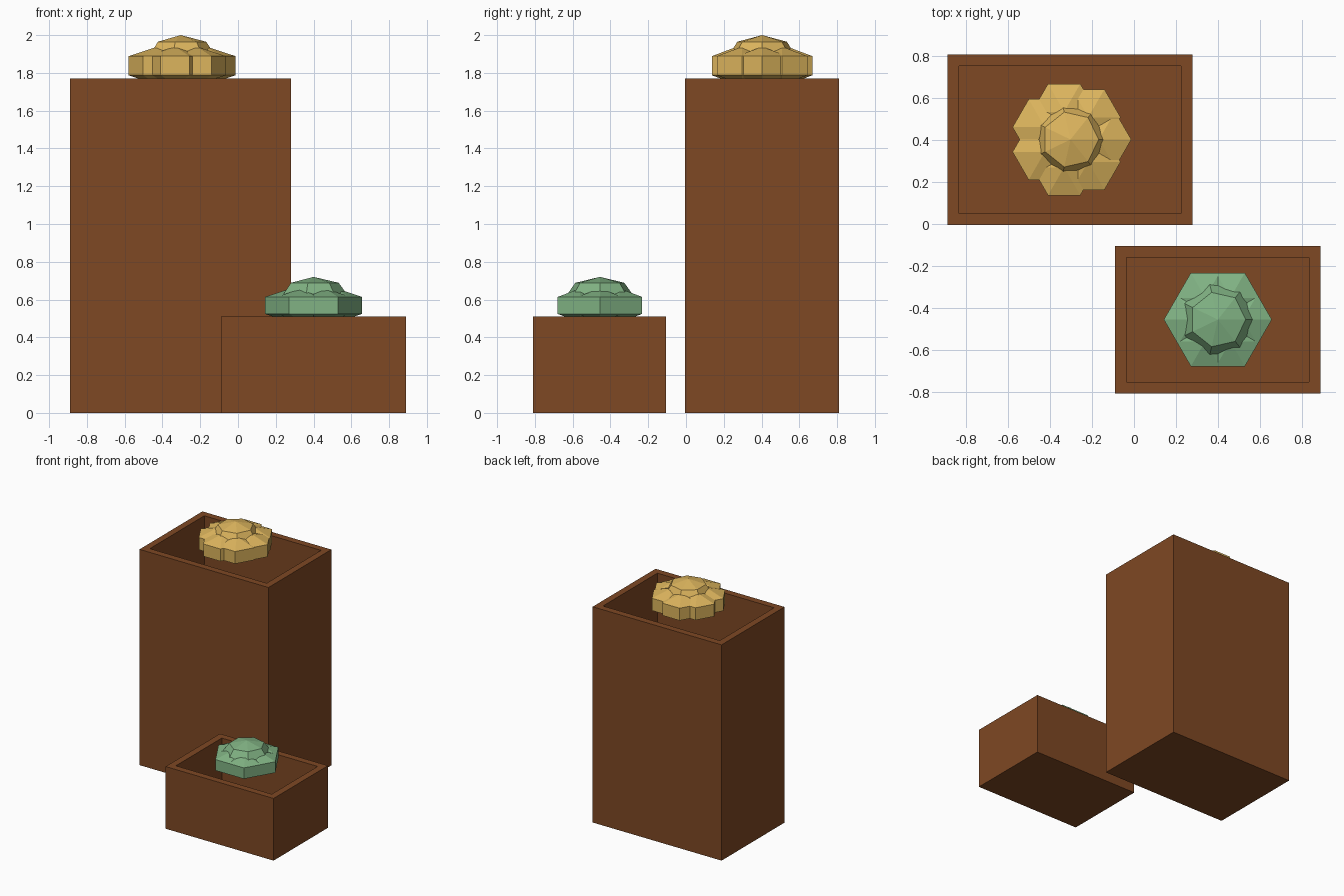
import bpy, bmesh, math

if "Cube" in bpy.data.objects:
    bpy.data.objects.remove(bpy.data.objects["Cube"])


def material(name, color):
    m = bpy.data.materials.new(name)
    m.diffuse_color = (*color, 1)
    m.use_nodes = True
    m.node_tree.nodes["Principled BSDF"].inputs["Base Color"].default_value = m.diffuse_color
    return m


brown = material("brown wood", (0.21, 0.065, 0.017))
gold = material("gold foliage", (0.72, 0.46, 0.11))
green = material("green foliage", (0.22, 0.45, 0.23))


def finish(bm, name, mat):
    bmesh.ops.recalc_face_normals(bm, faces=bm.faces)
    me = bpy.data.meshes.new(name)
    bm.to_mesh(me)
    bm.free()
    me.materials.append(mat)
    ob = bpy.data.objects.new(name, me)
    bpy.context.collection.objects.link(ob)


# open box: outer shell, flat rim, deep inner walls and floor
def planter(name, x0, x1, y0, y1, height, t=0.055):
    bm = bmesh.new()

    def ring(inset, z):
        a, b, c, d = x0 + inset, x1 - inset, y0 + inset, y1 - inset
        return [bm.verts.new((x, y, z)) for x, y in ((a, c), (b, c), (b, d), (a, d))]

    rings = [ring(0, 0), ring(0, height), ring(t, height), ring(t, t)]
    for p, q in zip(rings, rings[1:]):
        for i in range(4):
            j = (i + 1) % 4
            bm.faces.new((p[i], p[j], q[j], q[i]))
    bm.faces.new(rings[0])
    bm.faces.new(rings[-1])
    finish(bm, name, brown)


# squashed low-poly sphere with a vertex facing +x
def blob(name, cx, cy, cz, radius, half_height, segments, rings, mat):
    bm = bmesh.new()
    top = bm.verts.new((cx, cy, cz + half_height))
    bottom = bm.verts.new((cx, cy, cz - half_height))
    loops = []
    for k in range(1, rings):
        p = math.pi * k / rings
        r, z = radius * math.sin(p), cz + half_height * math.cos(p)
        loops.append([bm.verts.new((cx + r * math.cos(math.tau * i / segments),
                                    cy + r * math.sin(math.tau * i / segments), z))
                      for i in range(segments)])
    for i in range(segments):
        j = (i + 1) % segments
        bm.faces.new((top, loops[0][i], loops[0][j]))
        bm.faces.new((bottom, loops[-1][j], loops[-1][i]))
        for p, q in zip(loops, loops[1:]):
            bm.faces.new((p[i], q[i], q[j], p[j]))
    finish(bm, name, mat)


# ring of leaf lobes around a central crown
def plant(name, cx, cy, count, spread, lobe_r, lobe_z, lobe_h, crown_r, crown_z, crown_h, mat):
    for i in range(count):
        a = math.tau * i / count
        blob(f"{name}_lobe_{i + 1}", cx + spread * math.cos(a), cy + spread * math.sin(a),
             lobe_z, lobe_r, lobe_h, 6, 3, mat)
    blob(f"{name}_crown", cx, cy, crown_z, crown_r, crown_h, 7, 4, mat)


planter("tall_planter", -0.89, 0.28, -0.005, 0.81, 1.77)
planter("short_planter", -0.09, 0.89, -0.81, -0.105, 0.51)
plant("gold_plant", -0.303, 0.403, 7, 0.136, 0.178, 1.838, 0.101, 0.19, 1.88, 0.12, gold)
plant("green_plant", 0.4, -0.456, 6, 0.12, 0.159, 0.569, 0.09, 0.188, 0.613, 0.107, green)
